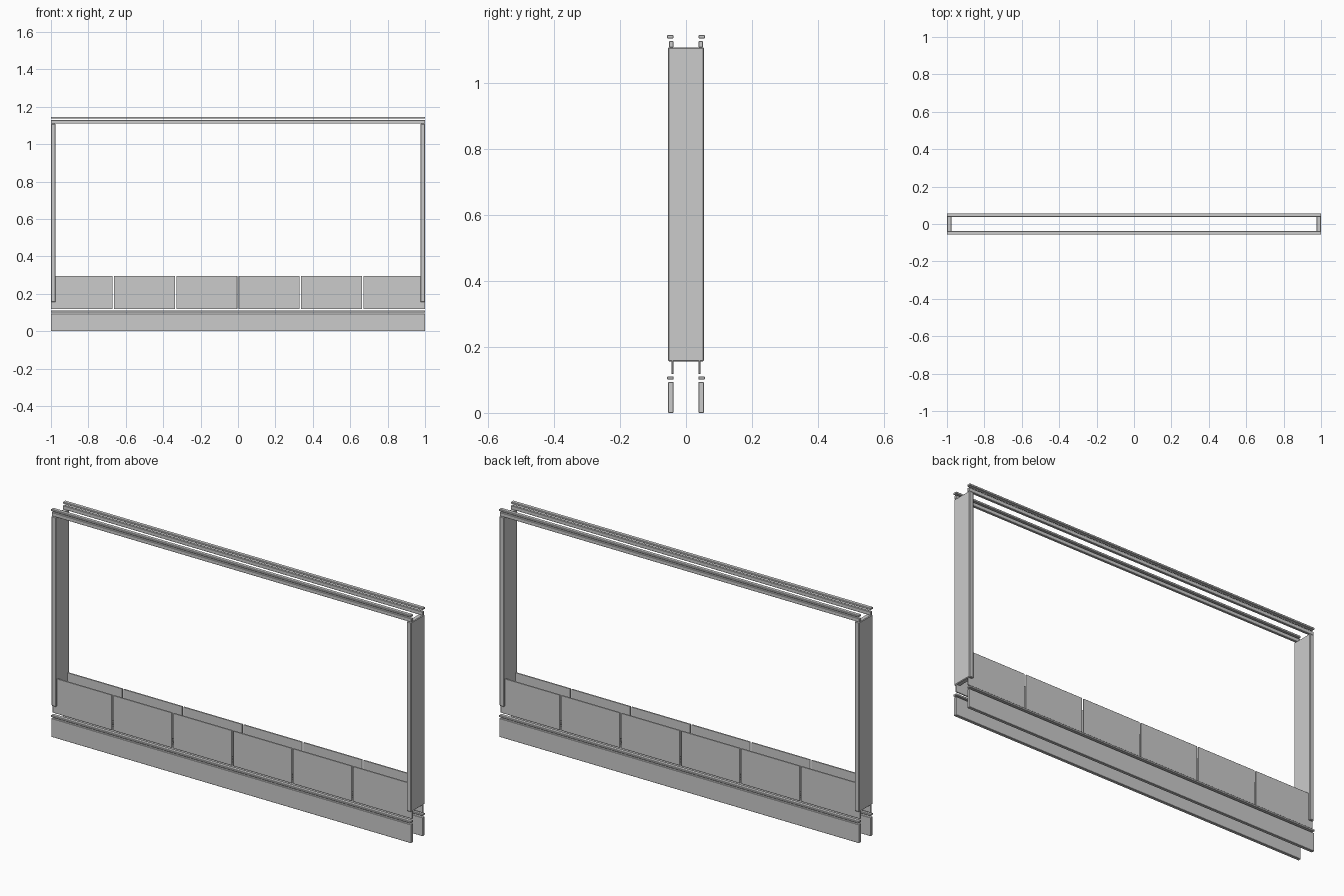
import bpy

if "Cube" in bpy.data.objects:
    bpy.data.objects.remove(bpy.data.objects["Cube"])


def box(name, x, y, z, bevel=0.0015):
    """Box from (min, max) ranges, with softly chamfered edges."""
    bpy.ops.mesh.primitive_cube_add(
        size=1, location=[(a + b) / 2 for a, b in (x, y, z)])
    ob = bpy.context.object
    ob.name = name
    ob.scale = [b - a for a, b in (x, y, z)]
    bpy.ops.object.transform_apply(location=False, rotation=False, scale=True)
    mod = ob.modifiers.new("edge_bevel", 'BEVEL')
    mod.width = bevel
    mod.segments = 1
    return ob


FULL = (-1.0, 1.0)
PANELS = 6
GAP = 0.007
pitch = 2.0 / PANELS

for side, s in (("front", -1), ("back", 1)):
    def depth(outer, inner=0.038):
        return tuple(sorted((s * outer, s * inner)))

    # Base board and the thin trim strip floating above it
    box(f"{side}_base_board", FULL, depth(0.054), (0.0, 0.094))
    box(f"{side}_base_trim", FULL, depth(0.057), (0.101, 0.111))

    # Row of thin wainscot panels separated by narrow gaps
    for i in range(PANELS):
        x0 = -1 + i * pitch + (GAP / 2 if i > 0 else 0)
        x1 = -1 + (i + 1) * pitch - (GAP / 2 if i < PANELS - 1 else 0)
        box(f"{side}_panel_{i + 1}", (x0, x1), depth(0.044), (0.118, 0.295), 0.001)

    # Head rail and its cap
    box(f"{side}_head_rail", FULL, depth(0.051), (1.109, 1.128))
    box(f"{side}_head_cap", FULL, depth(0.057), (1.136, 1.146))

# Full-depth end posts
for side, s in (("left", -1), ("right", 1)):
    box(f"{side}_post", tuple(sorted((s * 1.0, s * 0.975))),
        (-0.054, 0.054), (0.156, 1.109), 0.003)
